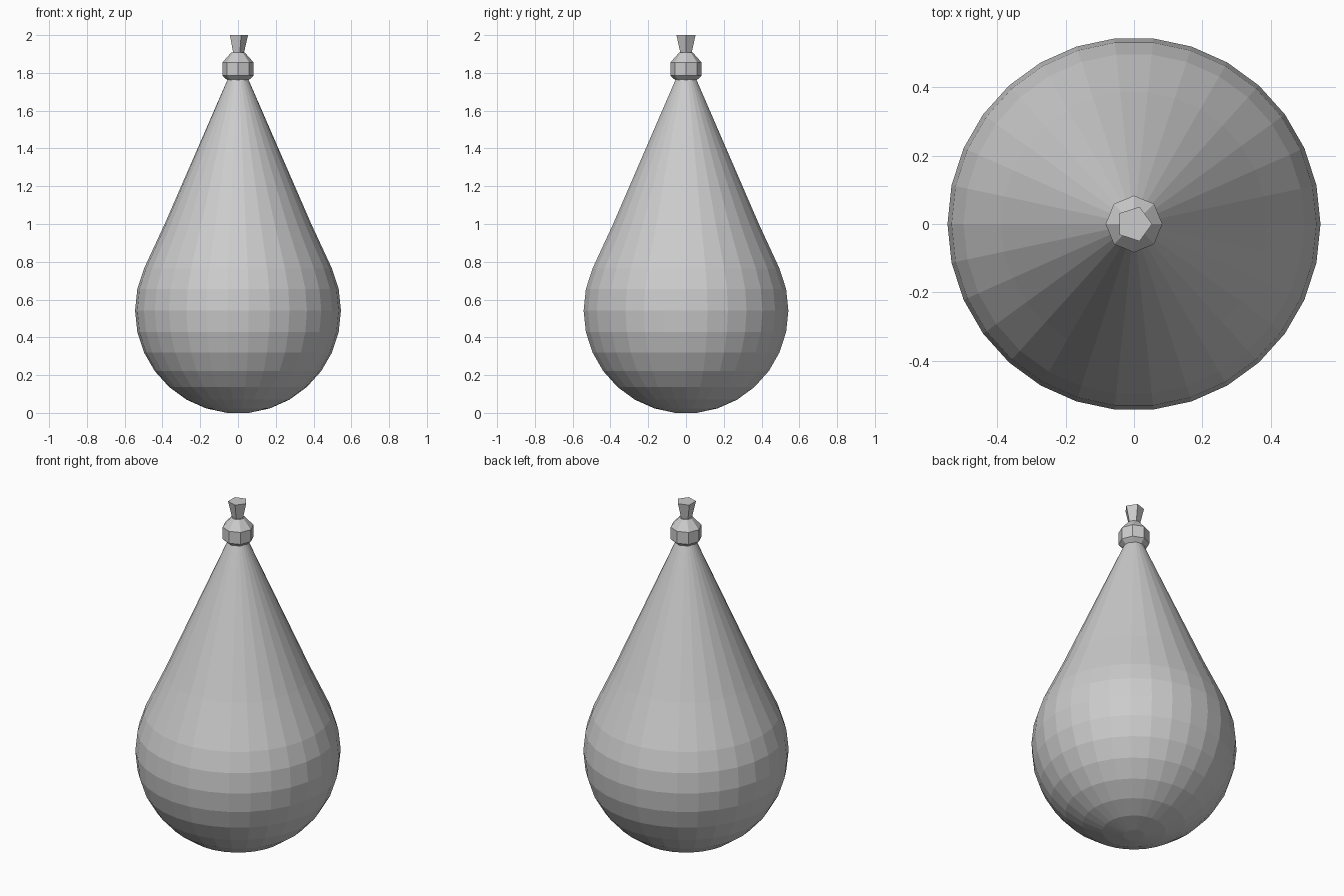
import bpy, bmesh
from math import sin, cos, pi, radians

if "Cube" in bpy.data.objects:
    bpy.data.objects.remove(bpy.data.objects["Cube"])


def lathe(name, profile, sides):
    """Revolve (radius, height) points into a capped, flat-shaded solid."""
    bm = bmesh.new()
    rings = [[bm.verts.new((r * cos(2 * pi * i / sides), r * sin(2 * pi * i / sides), z))
              for i in range(sides)] for r, z in profile]
    for low, high in zip(rings, rings[1:]):
        for i in range(sides):
            j = (i + 1) % sides
            bm.faces.new((low[i], low[j], high[j], high[i]))
    bm.faces.new(rings[0][::-1])
    bm.faces.new(rings[-1])
    mesh = bpy.data.meshes.new(name)
    bm.to_mesh(mesh)
    bm.free()
    obj = bpy.data.objects.new(name, mesh)
    bpy.context.collection.objects.link(obj)
    return obj


# Teardrop bag: round bottom running into a long cone
R = 0.545
base = R * sin(radians(84))
bag_profile = [(R * cos(radians(a)), base + R * sin(radians(a))) for a in range(-84, 25, 12)]
bag_profile += [(0.388, 1.0), (0.053, 1.77)]
lathe("bag", bag_profile, 30)

# Knot collar around the neck
lathe("knot", [(0.057, 1.762), (0.083, 1.785), (0.083, 1.855), (0.036, 1.908)], 8)

# Flared tail above the knot
lathe("tail", [(0.029, 1.895), (0.053, 2.0)], 5)
